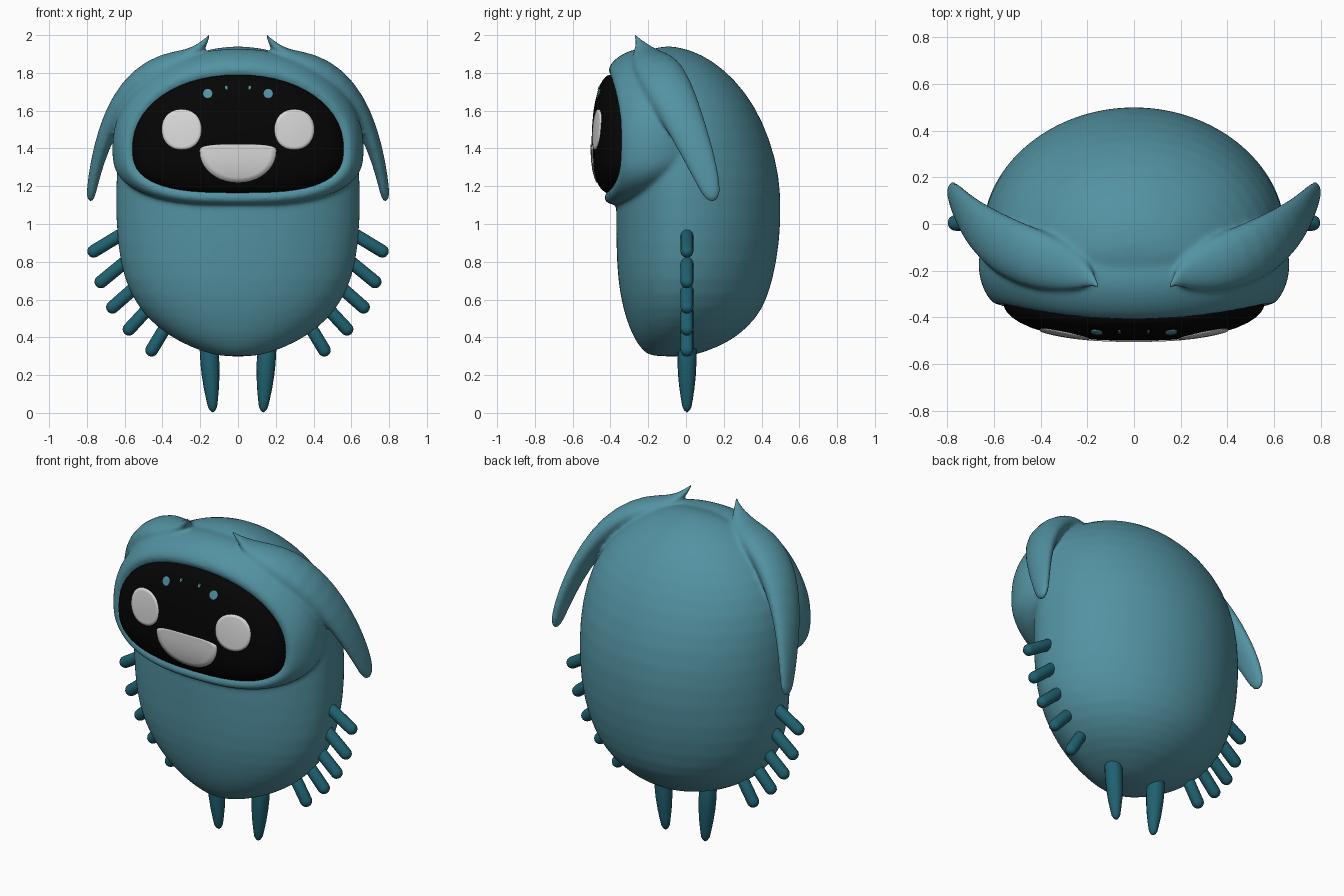
import bpy, bmesh, math
from mathutils import Vector

if "Cube" in bpy.data.objects:
    bpy.data.objects.remove(bpy.data.objects["Cube"])


def material(name, rgb):
    m = bpy.data.materials.new(name)
    m.diffuse_color = (*rgb, 1)
    m.use_nodes = True
    m.node_tree.nodes["Principled BSDF"].inputs["Base Color"].default_value = m.diffuse_color
    return m


TEAL = material("soft teal", (0.086, 0.288, 0.360))
DARK = material("deep teal", (0.014, 0.118, 0.163))
BLACK = material("black", (0.0015, 0.0015, 0.0015))
WHITE = material("off white", (0.70, 0.70, 0.70))


def loft(name, rings, mat, start=None, end=None, subsurf=0, mirror=False):
    """Skin closed rings; optional start / end pole points."""
    bm = bmesh.new()
    vs = [[bm.verts.new(p) for p in r] for r in rings]
    n = len(vs[0])
    for a, b in zip(vs, vs[1:]):
        for i in range(n):
            j = (i + 1) % n
            bm.faces.new((a[i], a[j], b[j], b[i]))
    for pole, ring in ((start, vs[0]), (end, vs[-1])):
        if pole is not None:
            v = bm.verts.new(pole)
            for i in range(n):
                bm.faces.new((v, ring[i], ring[(i + 1) % n]))
    bmesh.ops.recalc_face_normals(bm, faces=bm.faces)
    me = bpy.data.meshes.new(name)
    bm.to_mesh(me)
    bm.free()
    me.materials.append(mat)
    for p in me.polygons:
        p.use_smooth = True
    ob = bpy.data.objects.new(name, me)
    bpy.context.collection.objects.link(ob)
    if mirror:
        ob.modifiers.new("mirror", 'MIRROR').use_mirror_merge = False
    if subsurf:
        s = ob.modifiers.new("smooth", 'SUBSURF')
        s.levels = s.render_levels = subsurf
    return ob


def spow(v, e):
    return math.copysign(abs(v) ** e, v)


def angles(n):
    return [2 * math.pi * i / n for i in range(n)]


# Body: egg; z, half width, front y, back y
PROFILE = [
    (.302, .09, -.18, .01), (.317, .17, -.218, .09), (.377, .315, -.265, .232),
    (.45, .425, -.30, .325), (.55, .525, -.333, .41), (.70, .605, -.362, .46),
    (.90, .642, -.37, .498), (1.15, .65, -.372, .507), (1.35, .64, -.36, .477),
    (1.55, .60, -.345, .405), (1.70, .515, -.33, .315), (1.82, .39, -.30, .202),
    (1.90, .25, -.245, .08), (1.932, .12, -.17, -.02)]
rings = []
for z, w, yf, yb in PROFILE:
    yc = yf + (yb - yf) * .40
    ring = []
    for a in angles(48):
        c, s = math.cos(a), math.sin(a)
        d = (yb - yc) * spow(s, 1.06) if s > 0 else (yc - yf) * s
        ring.append((w * c, yc + d, z))
    rings.append(ring)
body = loft("body_core", rings, TEAL, (0, -.07, .298), (0, -.09, 1.942), subsurf=1)

# Face outline: rounded top, squarer bottom
FZ, FA = 1.40, .56


def half(dz):
    return (.39, 2.1) if dz > 0 else (.24, 2.8)


def outline(a, grow=0, up=0):
    c, s = math.cos(a), math.sin(a)
    b, n = half(s)
    b += grow + (up if s > 0 else 0)
    return (FA + grow) * spow(c, 2 / n), FZ + b * spow(s, 2 / n)


def rim_y(x):
    return -.40 + .065 * (x / FA) ** 2


def face_y(x, z):
    b, n = half(z - FZ)
    s = (abs(x / FA) ** n + abs((z - FZ) / b) ** n) ** (1 / n)
    if s < 1e-6:
        return -.5
    return -.5 + (rim_y(x / s) + .5) * (1 - math.sqrt(max(0, 1 - s ** 2.4)))


# Face: black dome
rings = []
for s in (.12, .3, .5, .65, .78, .87, .93, .97, .99, 1.0):
    ring = []
    for a in angles(56):
        x, z = outline(a)
        x, z = x * s, FZ + (z - FZ) * s
        ring.append((x, face_y(x, z), z))
    rings.append(ring)
rings.append([(x, y + .06, z) for x, y, z in rings[-1]])
loft("face", rings, BLACK, start=(0, -.5, FZ))

# Hood: thick lip round the face that melts into the body
rings = []
for grow, up, dy in ((-.03, 0, .03), (-.008, 0, .004), (.022, 0, -.016), (.05, .01, 0),
                     (.083, .02, .045), (.108, .03, .12), (.108, .035, .20),
                     (.08, .03, .30), (.0, .0, .44)):
    ring = []
    for a in angles(56):
        x, z = outline(a, grow, up)
        low = max(0, -math.sin(a))
        g = low * max(0, dy) * .45
        ring.append((x, rim_y(min(abs(x), FA)) - .024 * low + dy, z + g))
    rings.append(ring)
hood = loft("hood", rings, TEAL, (0, -.3, FZ), (0, .04, FZ), subsurf=1)

# Ears: flattened tapering strips draped over the hood; x, y, z, half width, half thickness
EAR = [(.153, -.27, 1.998, .010, .010), (.183, -.24, 1.95, .035, .02),
       (.25, -.205, 1.885, .09, .042), (.38, -.165, 1.845, .13, .068),
       (.51, -.118, 1.765, .135, .075), (.615, -.055, 1.645, .125, .065),
       (.695, .015, 1.49, .104, .05), (.745, .08, 1.33, .085, .037),
       (.772, .125, 1.20, .064, .029), (.781, .142, 1.135, .044, .023)]
pts = [Vector(e[:3]) for e in EAR]
rings = []
for i, e in enumerate(EAR):
    t = (pts[min(i + 1, len(pts) - 1)] - pts[max(i - 1, 0)]).normalized()
    out = Vector((e[0], 0, e[2] - 1.25))
    out = (out - t * out.dot(t)).normalized()
    side = t.cross(out)
    rings.append([pts[i] + side * e[3] * math.cos(a) + out * e[4] * math.sin(a)
                  for a in angles(14)])
ears = loft("ears", rings, TEAL, (.142, -.278, 2.02), (.783, .152, 1.105),
            subsurf=1, mirror=True)

# Fuse body, hood and ears into one soft skin
dg = bpy.context.evaluated_depsgraph_get()
bm = bmesh.new()
for part in (body, hood, ears):
    bm.from_mesh(part.evaluated_get(dg).data)
skin = bpy.data.meshes.new("body")
bm.to_mesh(skin)
bm.free()
for part in (body, hood, ears):
    bpy.data.objects.remove(part)
skin.materials.append(TEAL)
body = bpy.data.objects.new("body_with_hood_and_ears", skin)
bpy.context.collection.objects.link(body)
r = body.modifiers.new("fuse", 'REMESH')
r.mode, r.voxel_size, r.use_smooth_shade = 'VOXEL', .0095, True
s = body.modifiers.new("soften", 'SMOOTH')
s.factor, s.iterations = .5, 22


def lathe(name, p, q, prof, mat):
    """Round part along p-q; prof holds (distance from p, radius)."""
    p, q = Vector(p), Vector(q)
    t = (q - p).normalized()
    u = Vector((0, 1, 0))
    v = t.cross(u)
    rings = [[p + t * d + u * r * math.cos(a) + v * r * math.sin(a) for a in angles(16)]
             for d, r in prof]
    loft(name, rings, mat, p, q, mirror=True)


# Side spines: five capsules per side
SPINES = [(.60, .955, .793, .838), (.565, .825, .752, .672), (.51, .695, .69, .537),
          (.45, .58, .60, .418), (.38, .46, .475, .303)]
R = .034
for x0, z0, x1, z1 in SPINES:
    L = math.hypot(x1 - x0, z1 - z0)
    cap = [(R * (1 - math.cos(a)), R * math.sin(a)) for a in (.4, .8, 1.2, 1.57)]
    lathe("side_spine", (x0, .005, z0), (x1, .005, z1),
          cap + [(L - d, r) for d, r in reversed(cap)], DARK)

# Legs: tapered pegs
lathe("leg", (.157, .005, .40), (.133, .005, .002),
      [(.005, .04), (.03, .05), (.14, .05), (.2, .047), (.27, .04), (.33, .031),
       (.37, .024), (.388, .014)], DARK)


def plate(name, cx, cz, rx, top, bottom, n_top, n_bot, mat, mirror=False):
    """Thin plate that follows the face surface."""
    rings = []
    for s, lift in ((.3, .005), (.6, .005), (.85, .005), (1, .005), (1, -.002)):
        ring = []
        for a in angles(40):
            c, d = math.cos(a), math.sin(a)
            n, b = (n_top, top) if d > 0 else (n_bot, bottom)
            x = cx + s * rx * spow(c, 2 / n)
            z = cz + s * b * spow(d, 2 / n)
            ring.append((x, face_y(x, z) - lift, z))
        rings.append(ring)
    loft(name, rings, mat, start=(cx, face_y(cx, cz) - .005, cz), mirror=mirror)


# Face details
plate("eye", .298, 1.5, .105, .107, .107, 2.15, 2.15, WHITE, True)
plate("mouth", 0, 1.388, .203, .034, .168, 3, 2.05, WHITE)
plate("brow_dot", .16, 1.69, .025, .025, .025, 2, 2, TEAL, True)
plate("small_brow_dot", .062, 1.722, .007, .01, .01, 2, 2, TEAL, True)
